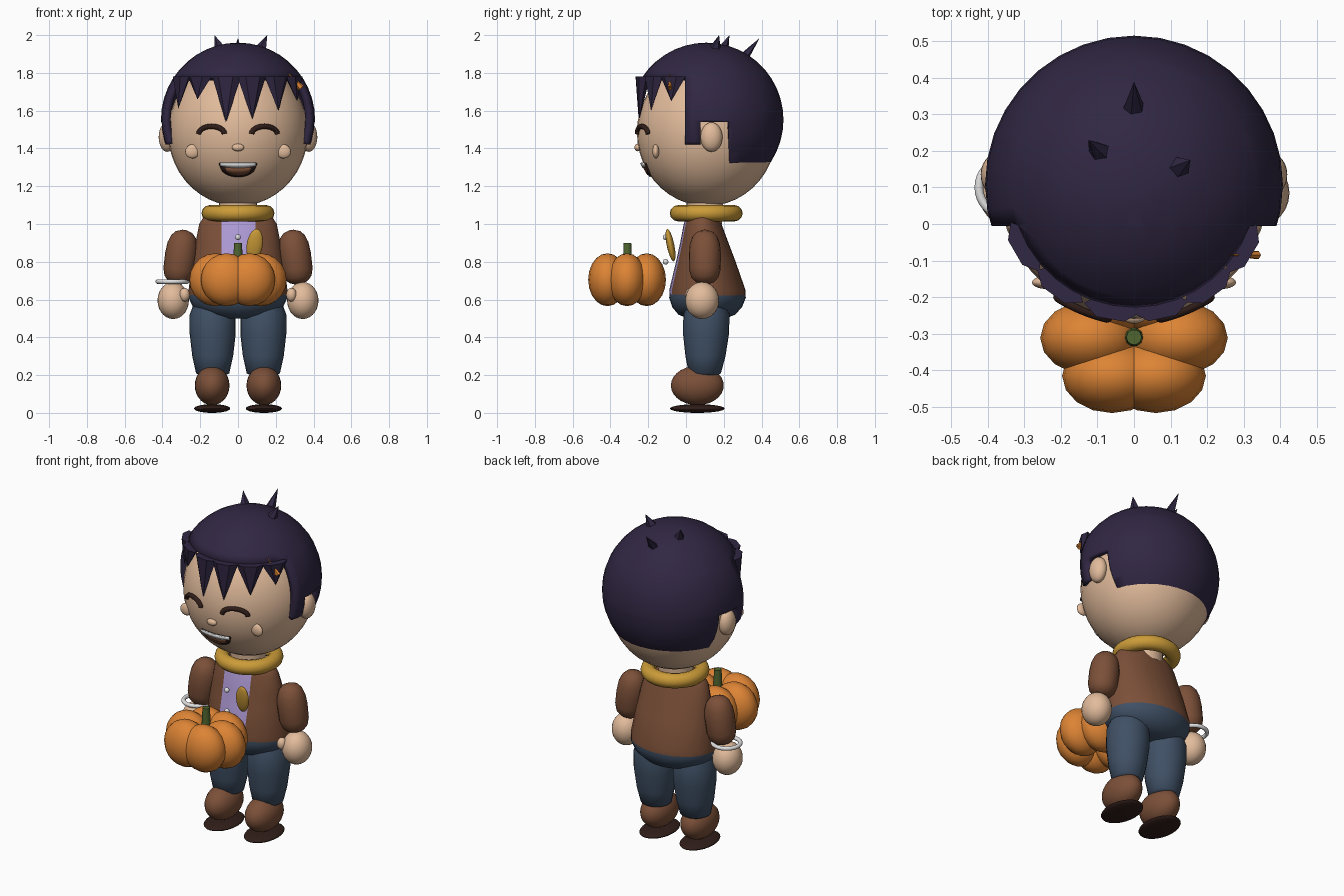
import bpy, bmesh
from math import sin, cos, pi, sqrt, radians
from mathutils import Vector

cube = bpy.data.objects.get("Cube")
if cube:
    bpy.data.objects.remove(cube, do_unlink=True)


def colour(name, r, g, b):
    m = bpy.data.materials.new(name)
    m.use_nodes = True
    m.diffuse_color = (r, g, b, 1)
    m.node_tree.nodes["Principled BSDF"].inputs["Base Color"].default_value = (r, g, b, 1)
    return m


SKIN = colour("skin", .76, .50, .33)
HAIR = colour("dark_purple", .03, .02, .055)
BROWN = colour("brown", .20, .08, .04)
DENIM = colour("denim_blue", .05, .08, .13)
LILAC = colour("lilac", .43, .33, .68)
GOLD = colour("gold", .60, .33, .04)
ORANGE = colour("orange", .72, .23, .035)
GREEN = colour("green", .08, .13, .03)
SILVER = colour("silver", .75, .75, .75)
DARK = colour("dark_brown", .03, .013, .01)

HEAD_C, HEAD_R = Vector((0, .11, 1.485)), Vector((.37, .37, .39))


def smooth(ob, angle=40):
    bpy.ops.object.select_all(action='DESELECT')
    ob.select_set(True)
    bpy.context.view_layer.objects.active = ob
    bpy.ops.object.shade_smooth_by_angle(angle=radians(angle))


def from_bmesh(name, bm, mat, angle=40):
    bmesh.ops.recalc_face_normals(bm, faces=bm.faces)
    me = bpy.data.meshes.new(name)
    bm.to_mesh(me)
    bm.free()
    ob = bpy.data.objects.new(name, me)
    bpy.context.collection.objects.link(ob)
    me.materials.append(mat)
    if angle:
        smooth(ob, angle)
    return ob


def ball(name, loc, r, mat, rot=(0, 0, 0), seg=24, rings=14):
    bpy.ops.mesh.primitive_uv_sphere_add(segments=seg, ring_count=rings, radius=1, location=loc, rotation=rot)
    ob = bpy.context.object
    ob.name, ob.scale = name, r
    ob.data.materials.append(mat)
    smooth(ob)
    return ob


def ring(name, loc, major, minor, mat):
    bpy.ops.mesh.primitive_torus_add(location=loc, major_radius=major, minor_radius=minor,
                                     major_segments=32, minor_segments=12)
    ob = bpy.context.object
    ob.name = name
    ob.data.materials.append(mat)
    smooth(ob, 60)
    return ob


def loft_mesh(rings, seg=28):
    """Stack of ellipses given as (z, radius x, radius y, centre y)."""
    bm = bmesh.new()
    loops = [[bm.verts.new((rx * cos(2 * pi * i / seg), cy + ry * sin(2 * pi * i / seg), z))
              for i in range(seg)] for z, rx, ry, cy in rings]
    for a, b in zip(loops, loops[1:]):
        for i in range(seg):
            j = (i + 1) % seg
            bm.faces.new((a[i], a[j], b[j], b[i]))
    bm.faces.new(loops[0][::-1])
    bm.faces.new(loops[-1])
    return bm


def spike(name, base, tip, out, width, depth, mat, sides=6):
    """Flattened cone from base to tip; out is the thin direction."""
    base, tip, out = Vector(base), Vector(tip), Vector(out).normalized()
    side = (tip - base).cross(out).normalized()
    bm = bmesh.new()
    loop = [bm.verts.new(base + side * width * cos(2 * pi * i / sides) + out * depth * sin(2 * pi * i / sides))
            for i in range(sides)]
    point = bm.verts.new(tip)
    bm.faces.new(loop)
    for i in range(sides):
        bm.faces.new((loop[i], loop[(i + 1) % sides], point))
    return from_bmesh(name, bm, mat, 0)


def face_y(x, z):
    """Front surface of the head."""
    return HEAD_C.y - HEAD_R.y * sqrt(1 - (x / HEAD_R.x) ** 2 - ((z - HEAD_C.z) / HEAD_R.z) ** 2)


def face_plate(name, half, top, bottom, lift, mat, n=12):
    """Thin patch that follows the face."""
    bm = bmesh.new()
    cols = []
    for i in range(n + 1):
        t = -1 + 2 * i / n
        cols.append([bm.verts.new((half * t, face_y(half * t, z) - lift, z)) for z in (bottom(t), top(t))])
    for a, b in zip(cols, cols[1:]):
        bm.faces.new((a[0], b[0], b[1], a[1]))
    ob = from_bmesh(name, bm, mat)
    mod = ob.modifiers.new("thickness", 'SOLIDIFY')
    mod.thickness, mod.offset = .009, 0


# Head and face
ball("head", HEAD_C, HEAD_R, SKIN, seg=36, rings=22)
ball("nose", (0, -.255, 1.405), (.032, .018, .02), SKIN)
face_plate("mouth", .1, lambda t: 1.322, lambda t: 1.318 - .068 * sqrt(max(0, 1 - t * t)), .004, DARK)
face_plate("tongue", .07, lambda t: 1.30, lambda t: 1.298 - .038 * sqrt(max(0, 1 - t * t)), .008, BROWN)
face_plate("teeth", .095, lambda t: 1.324, lambda t: 1.298 + .01 * t * t, .012, SILVER)
for s, side in ((1, "left"), (-1, "right")):
    ball(side + "_ear", (s * .375, .135, 1.46), (.045, .058, .078), SKIN)
    ball(side + "_cheek", (s * .24, -.16, 1.385), (.04, .018, .037), SKIN, (0, s * .4, 0))
    # Closed smiling eye as a bevelled arc
    cu = bpy.data.curves.new(side + "_eye", 'CURVE')
    cu.dimensions, cu.bevel_depth, cu.bevel_resolution, cu.use_fill_caps = '3D', .014, 2, True
    sp = cu.splines.new('POLY')
    sp.points.add(12)
    for i, p in enumerate(sp.points):
        x, z = s * .14 + .068 * cos(pi * i / 12), 1.477 + .04 * sin(pi * i / 12)
        p.co = (x, face_y(x, z) - .004, z, 1)
    eye = bpy.data.objects.new(side + "_eye", cu)
    bpy.context.collection.objects.link(eye)
    cu.materials.append(DARK)
    bpy.ops.object.select_all(action='DESELECT')
    eye.select_set(True)
    bpy.context.view_layer.objects.active = eye
    bpy.ops.object.convert(target='MESH')
    smooth(eye, 50)

# Hair cap, cut around the face and ears
bm = bmesh.new()
bmesh.ops.create_uvsphere(bm, u_segments=36, v_segments=22, radius=.408)
bmesh.ops.translate(bm, verts=bm.verts, vec=(0, .108, 1.552))
cuts = [((0, 0, z), (0, 0, 1)) for z in (1.78, 1.54, 1.42, 1.29)]
cuts += [((0, y, 0), (0, 1, 0)) for y in (-.005, .075, .23)]
for co, no in cuts:
    bmesh.ops.bisect_plane(bm, geom=bm.verts[:] + bm.edges[:] + bm.faces[:], plane_co=co, plane_no=no)


def is_hair(f):
    c = f.calc_center_median()
    return (c.z > 1.78 or (c.y > -.005 and c.z > 1.54) or (-.005 < c.y < .075 and c.z > 1.42)
            or (c.y > .23 and c.z > 1.29))


bmesh.ops.delete(bm, geom=[f for f in bm.faces if not is_hair(f)], context='FACES')
cap = from_bmesh("hair_cap", bm, HAIR)
mod = cap.modifiers.new("thickness", 'SOLIDIFY')
mod.thickness, mod.offset = .035, -1

# Fringe: angle from the front and height of the tip
for i, (deg, tip_z) in enumerate(((-60, 1.61), (-36, 1.66), (-10, 1.535), (12, 1.555), (36, 1.60), (59, 1.65))):
    d = Vector((sin(radians(deg)), -cos(radians(deg)), 0))
    o = Vector((0, .11, 0))
    spike(f"fringe_{i + 1}", o + d * .345 + Vector((0, 0, 1.782)), o + d * .365 + Vector((0, 0, tip_z)),
          d, .078, .036, HAIR)
for i, (base, tip) in enumerate((((-.09, .19, 1.92), (-.125, .23, 2)), ((.12, .15, 1.92), (.155, .175, 2)),
                                 ((0, .30, 1.88), (0, .39, 1.985)))):
    spike(f"tuft_{i + 1}", base, tip, (0, 1, 0), .036, .036, HAIR, 5)

# Hair clip
spike("hair_clip_long", (.335, -.085, 1.72), (.26, -.085, 1.805), (0, 1, 0), .018, .012, ORANGE)
spike("hair_clip_short", (.285, -.085, 1.72), (.35, -.085, 1.725), (0, 1, 0), .018, .012, ORANGE)

# Neck and scarf
from_bmesh("neck", loft_mesh([(1, .1, .09, .1), (1.15, .1, .1, .1)]), SKIN)
ring("scarf", (0, .107, 1.057), .15, .043, GOLD)
ball("scarf_end", (.088, -.082, .888), (.042, .02, .088), GOLD, (.2, .15, 0))

# Jacket with a lilac shirt front
bm = loft_mesh([(.61, .26, .2, .115), (.65, .262, .202, .113), (.8, .242, .158, .105), (.9, .225, .128, .097),
                (1, .205, .1, .088), (1.04, .18, .085, .088), (1.07, .12, .07, .09)])
for x in (-.088, .092):
    bmesh.ops.bisect_plane(bm, geom=bm.verts[:] + bm.edges[:] + bm.faces[:], plane_co=(x, 0, 0), plane_no=(1, 0, 0))
jacket = from_bmesh("jacket", bm, BROWN)
jacket.data.materials.append(LILAC)
for p in jacket.data.polygons:
    if -.088 < p.center.x < .092 and p.center.y < .05:
        p.material_index = 1
for i, z in enumerate((.93, .80)):
    ball(f"button_{i + 1}", (0, -.108, z), (.015, .015, .015), SILVER, seg=12, rings=8)

# Hips
from_bmesh("hips", loft_mesh([(.5, .1, .1, .11), (.52, .18, .15, .11), (.56, .238, .185, .112),
                              (.61, .262, .203, .114), (.645, .258, .198, .114)]), DENIM, 60)

# Arms, hands, legs and shoes
for s, side in ((1, "left"), (-1, "right")):
    arm = from_bmesh(side + "_sleeve", loft_mesh(
        [(.145 * sin(t), r, r, 0) for t, r in
         [(-1.5, .02), (-1.15, .05), (-.85, .072), (-.5, .083), (.1, .085), (.5, .08), (.85, .066), (1.15, .045),
          (1.5, .012)]], 20), BROWN, 70)
    arm.location, arm.rotation_euler = (s * .303, .1, .825), (0, -s * .14, 0)
    ball(side + "_hand", (s * .343, .085, .595), (.083, .09, .098), SKIN)
    ball(side + "_thumb", (s * .283, .025, .625), (.028, .03, .036), SKIN)
    leg = from_bmesh(side + "_leg", loft_mesh(
        [(.195, .06, .06, .1), (.21, .088, .085, .1), (.3, .108, .106, .103), (.42, .122, .122, .106),
         (.52, .122, .122, .108), (.58, .1, .1, .11)], 24), DENIM, 60)
    leg.location.x = s * .134
    ball(side + "_shoe", (s * .137, .06, .145), (.092, .14, .104), BROWN)
    ball(side + "_sole", (s * .137, .06, .023), (.096, .145, .023), DARK)
ring("bracelet", (-.347, .1, .695), .078, .012, SILVER)

# Pumpkin
for i in range(6):
    a = i * pi / 3
    ball(f"pumpkin_lobe_{i + 1}", (.12 * cos(a), -.312 + .12 * sin(a), .705), (.137, .102, .14), ORANGE, seg=16, rings=10)
stem = from_bmesh("pumpkin_stem", loft_mesh([(.78, .026, .026, 0), (.9, .021, .021, 0)], 10), GREEN)
stem.location.y = -.31
